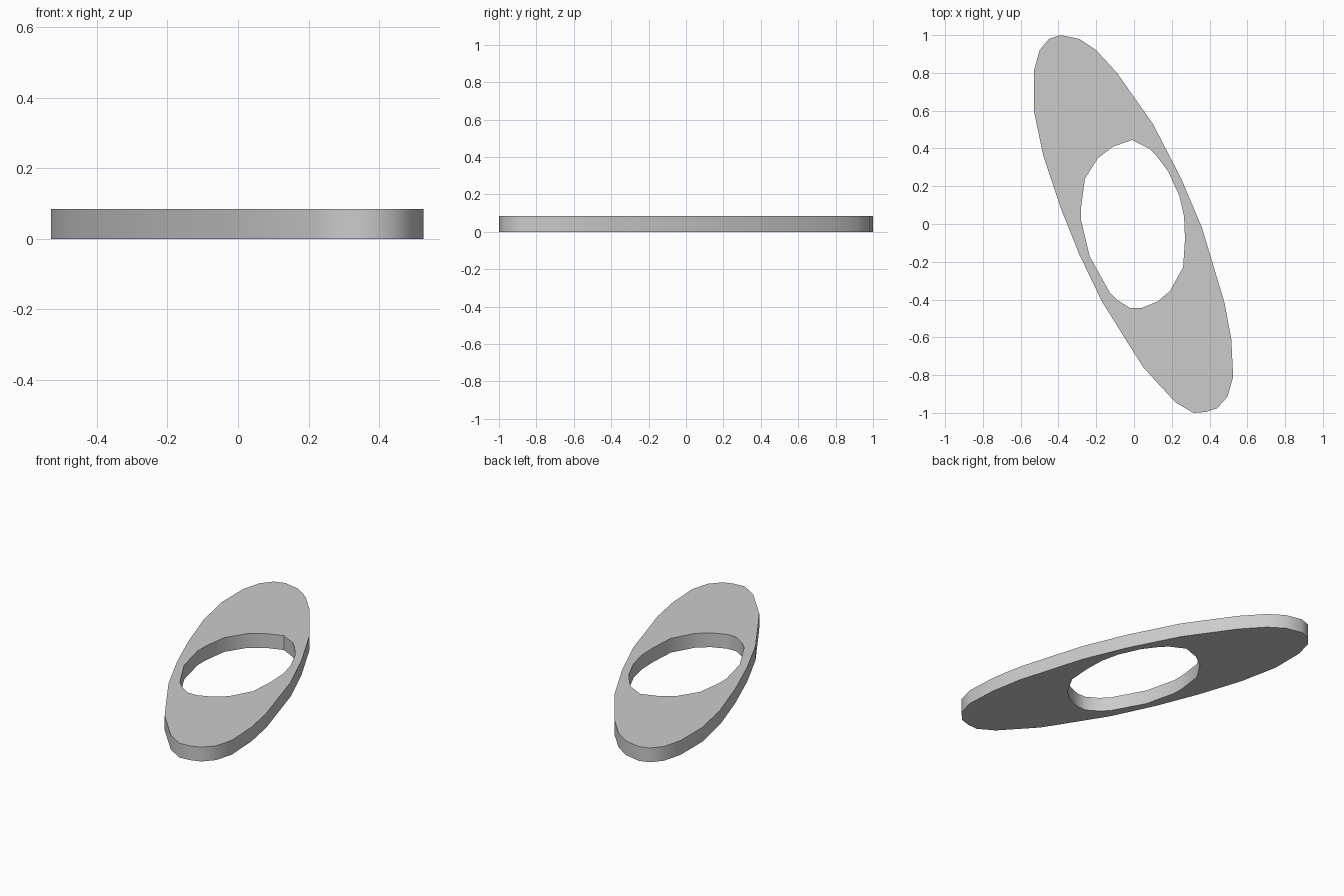
import bpy, bmesh, math

if "Cube" in bpy.data.objects:
    bpy.data.objects.remove(bpy.data.objects["Cube"])

THICK = 0.085

# Outer slanted oval, clockwise from its top end
OUTER = [(-.39, 1.0), (-.29, .98), (-.20, .92), (-.09, .80), (.10, .53),
         (.25, .24), (.36, -.02), (.48, -.42), (.515, -.61), (.525, -.81),
         (.495, -.915), (.44, -.975), (.38, -.995), (.315, -1.0), (.22, -.945),
         (.05, -.76), (-.02, -.65), (-.17, -.41), (-.29, -.16), (-.39, .09),
         (-.48, .36), (-.53, .60), (-.53, .81), (-.50, .92), (-.45, .98)]

# Upright oval hole, clockwise from its top
HOLE = [(-.01, .445), (.08, .40), (.12, .36), (.18, .28), (.24, .15),
        (.265, .04), (.27, -.08), (.26, -.23), (.19, -.355), (.125, -.41),
        (.04, -.445), (-.02, -.445), (-.085, -.405), (-.13, -.36), (-.235, -.17),
        (-.28, .02), (-.28, .09), (-.26, .24), (-.19, .35), (-.11, .41)]

bm = bmesh.new()


def loop_edges(points):
    verts = [bm.verts.new((x, y, 0)) for x, y in points]
    return [bm.edges.new((verts[i - 1], verts[i])) for i in range(len(verts))]


# Flat ring face, then raised to the plate thickness
edges = loop_edges(OUTER) + loop_edges(HOLE)
bmesh.ops.triangle_fill(bm, edges=edges, use_beauty=True, use_dissolve=False)
ext = bmesh.ops.extrude_face_region(bm, geom=bm.faces[:], use_keep_orig=True)
top = [g for g in ext["geom"] if isinstance(g, bmesh.types.BMVert)]
bmesh.ops.translate(bm, verts=top, vec=(0, 0, THICK))
bmesh.ops.recalc_face_normals(bm, faces=bm.faces[:])

# Oval plate object
mesh = bpy.data.meshes.new("oval_plate")
bm.to_mesh(mesh)
bm.free()
plate = bpy.data.objects.new("oval_plate", mesh)
bpy.context.collection.objects.link(plate)
bpy.context.view_layer.objects.active = plate
plate.select_set(True)
bpy.ops.object.shade_smooth_by_angle(angle=math.radians(35))
